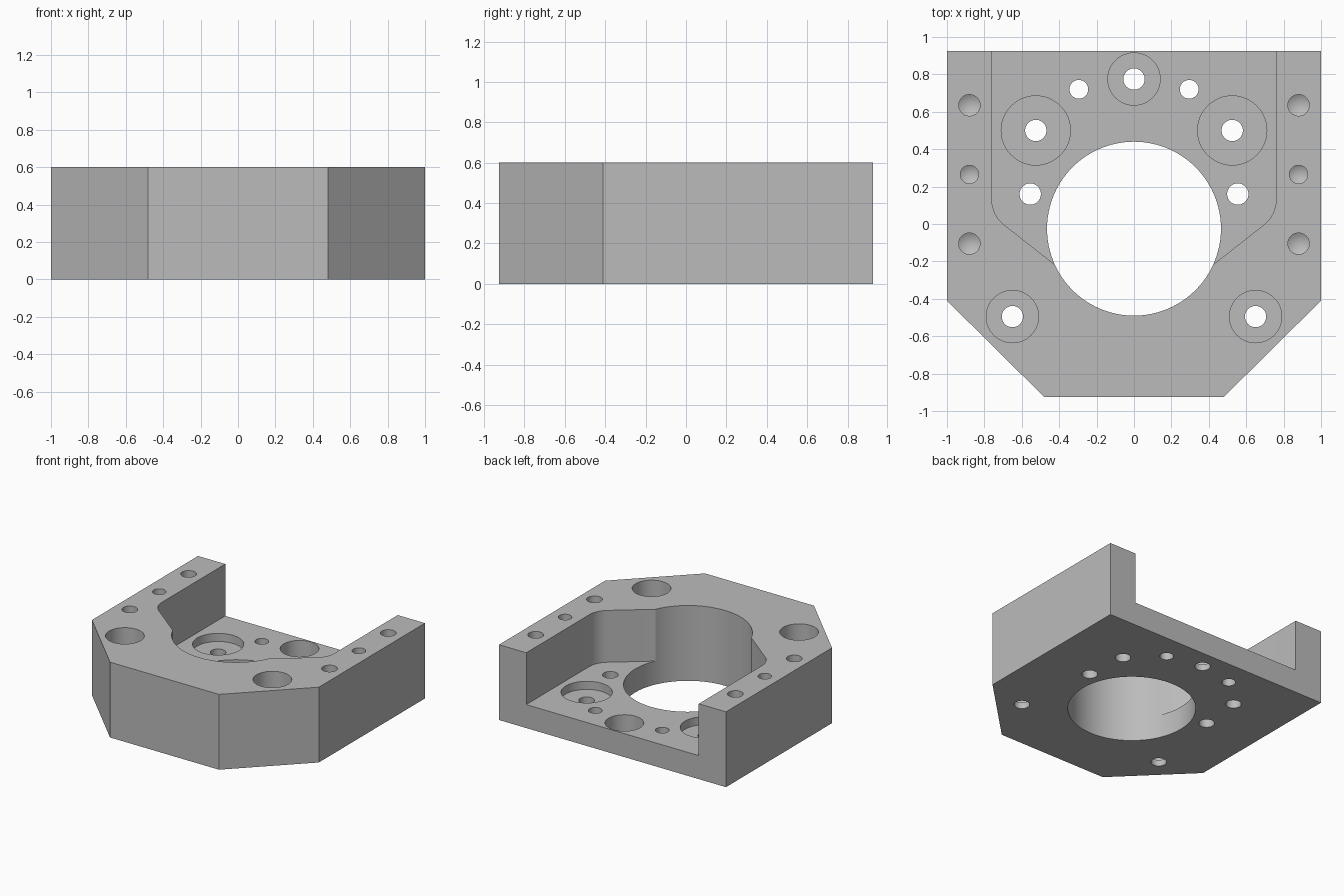
import bpy, bmesh
from math import cos, sin, pi, radians

cube = bpy.data.objects.get("Cube")
if cube:
    bpy.data.objects.remove(cube, do_unlink=True)

TOP, FLOOR, OVER = 0.6, 0.187, 0.1

metal = bpy.data.materials.new("plain_grey")
grey = (0.5, 0.5, 0.5, 1)
metal.diffuse_color = grey
metal.use_nodes = True
metal.node_tree.nodes["Principled BSDF"].inputs["Base Color"].default_value = grey


def make_object(name, bm):
    bmesh.ops.recalc_face_normals(bm, faces=bm.faces)
    mesh = bpy.data.meshes.new(name)
    bm.to_mesh(mesh)
    bm.free()
    mesh.materials.append(metal)
    obj = bpy.data.objects.new(name, mesh)
    bpy.context.collection.objects.link(obj)
    return obj


def prism(name, half, z0, z1):
    """Extrude an outline given by its +x half, mirrored to -x."""
    outline = half + [(-x, y) for x, y in reversed(half)]
    bm = bmesh.new()
    face = bm.faces.new([bm.verts.new((x, y, z0)) for x, y in outline])
    up = bmesh.ops.extrude_face_region(bm, geom=[face])["geom"]
    verts = [v for v in up if isinstance(v, bmesh.types.BMVert)]
    bmesh.ops.translate(bm, verts=verts, vec=(0, 0, z1 - z0))
    return make_object(name, bm)


def turned(bm, x, y, profile, tip=None, n=48):
    """Closed solid of revolution from (radius, z) steps, low to high."""
    rings = [[bm.verts.new((x + r * cos(2 * pi * i / n), y + r * sin(2 * pi * i / n), z))
              for i in range(n)] for r, z in profile]
    for a, b in zip(rings, rings[1:]):
        for i in range(n):
            j = (i + 1) % n
            bm.faces.new((a[i], a[j], b[j], b[i]))
    bm.faces.new(rings[-1])
    if tip is None:
        bm.faces.new(rings[0])
    else:
        point = bm.verts.new((x, y, tip))
        for i in range(n):
            bm.faces.new((rings[0][i], rings[0][(i + 1) % n], point))


def cut(target, cutter):
    mod = target.modifiers.new("cut", 'BOOLEAN')
    mod.operation = 'DIFFERENCE'
    mod.solver = 'EXACT'
    mod.object = cutter
    bpy.context.view_layer.objects.active = target
    bpy.ops.object.modifier_apply(modifier=mod.name)
    bpy.data.objects.remove(cutter, do_unlink=True)


# Block with two chamfered front corners
block = prism("mounting_block", [(0.48, -0.925), (1, -0.41), (1, 0.925)], 0, TOP)

# Open-backed pocket with rounded corners, tapering into the bore
arc = [(0.59 + 0.17 * cos(radians(-a)), 0.13 + 0.17 * sin(radians(-a)))
       for a in (52, 44, 36, 28, 20, 12, 6, 0)]
cut(block, prism("pocket_cutter", [(0.35, -0.275)] + arc + [(0.76, 1.1)], FLOOR, TOP + OVER))

# Central bore
bm = bmesh.new()
turned(bm, 0, -0.025, [(0.465, -OVER), (0.465, TOP + OVER)], n=96)
cut(block, make_object("bore_cutter", bm))

# Bolt holes
bm = bmesh.new()


def counterbore(x, y, r, seat):
    turned(bm, x, y, [(0.057, -OVER), (0.057, seat), (r, seat), (r, TOP + OVER)])


counterbore(0, 0.775, 0.14, 0.05)
for s in (-1, 1):
    counterbore(s * 0.525, 0.5, 0.185, 0.122)
    counterbore(s * 0.65, -0.495, 0.14, 0.05)
    # Plain through holes in the pocket floor
    for x, y, r in ((0.295, 0.72, 0.05), (0.555, 0.16, 0.057)):
        turned(bm, s * x, y, [(r, -OVER), (r, TOP + OVER)])
    # Blind drilled holes along the side rails
    for y, r in ((0.635, 0.057), (0.265, 0.049), (-0.105, 0.057)):
        turned(bm, s * 0.88, y, [(r, 0.3), (r, TOP + OVER)], tip=0.3 - 0.6 * r)
cut(block, make_object("hole_cutter", bm))

# Smooth round walls, sharp edges kept
bpy.ops.object.select_all(action='DESELECT')
block.select_set(True)
bpy.context.view_layer.objects.active = block
bpy.ops.object.shade_smooth_by_angle(angle=radians(25))
